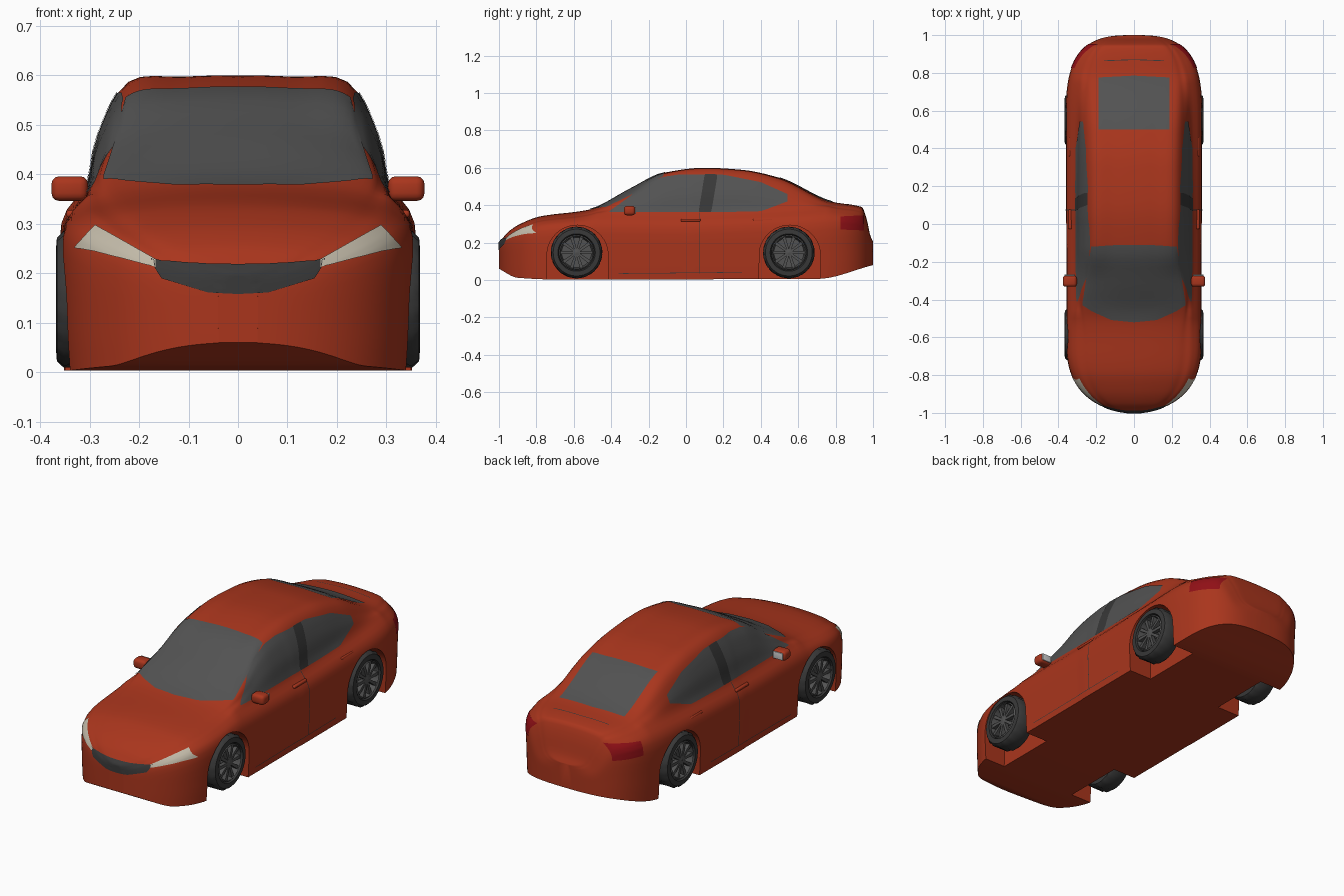
import bpy, bmesh, math
from mathutils import Vector
from mathutils.bvhtree import BVHTree

if "Cube" in bpy.data.objects:
    bpy.data.objects.remove(bpy.data.objects["Cube"])


def material(name, *rgb):
    m = bpy.data.materials.new(name)
    m.diffuse_color = (*rgb, 1)
    m.use_nodes = True
    m.node_tree.nodes["Principled BSDF"].inputs["Base Color"].default_value = m.diffuse_color
    return m


RED = material("paint", .4, .036, .012)
GLASS = material("glass", .085, .085, .085)
DARK = material("dark_trim", .04, .04, .04)
LAMP = material("headlamp", .55, .5, .4)
TAIL = material("tail_lamp", .28, .005, .008)


def activate(ob):
    bpy.ops.object.select_all(action='DESELECT')
    ob.select_set(True)
    bpy.context.view_layer.objects.active = ob


def make(name, verts, faces, mat=None, mirror=False, loc=(0, 0, 0), recalc=True):
    me = bpy.data.meshes.new(name)
    me.from_pydata(verts, [], faces)
    if recalc:
        bm = bmesh.new()
        bm.from_mesh(me)
        bmesh.ops.recalc_face_normals(bm, faces=bm.faces)
        bm.to_mesh(me)
        bm.free()
    ob = bpy.data.objects.new(name, me)
    bpy.context.collection.objects.link(ob)
    ob.location = loc
    if mat:
        me.materials.append(mat)
    activate(ob)
    bpy.ops.object.shade_smooth_by_angle(angle=math.radians(40))
    if mirror:
        ob.modifiers.new("mirror", 'MIRROR')
    return ob


def bridge(rows, n, closed):
    """Quads joining consecutive rows of n points."""
    return [(i*n + j, i*n + (j+1) % n, (i+1)*n + (j+1) % n, (i+1)*n + j)
            for i in range(rows - 1) for j in range(n if closed else n - 1)]


def interp(pts, y):
    """Smooth curve through (y, z) points without overshoot."""
    n = len(pts)
    i = max(k for k in range(n - 1) if k == 0 or pts[k][0] <= y)
    h = pts[i+1][0] - pts[i][0]
    t = (y - pts[i][0]) / h

    def slope(k):
        return (pts[k+1][1] - pts[k][1]) / (pts[k+1][0] - pts[k][0])

    def tangent(k):
        a, b = slope(max(k - 1, 0)), slope(min(k, n - 2))
        return 2*a*b / (a + b) if a*b > 0 else 0
    s = t*t*(3 - 2*t)
    return (1 - s)*pts[i][1] + s*pts[i+1][1] + h*t*(1 - t)*((1 - t)*tangent(i) - t*tangent(i+1))


# Centre-line profile and underside, as (y, z)
TOP = [(-1, .2), (-.985, .218), (-.95, .258), (-.88, .303), (-.78, .34), (-.52, .376), (-.3, .486),
       (-.12, .573), (.1, .6), (.3, .589), (.5, .546), (.78, .419), (.94, .39), (.965, .33), (.985, .24), (1, .205)]
FLOOR = [(-1, .06), (-.9, .012), (-.7, .003), (.7, .006), (1, .08)]


def section(y):
    """Ring of body points at y: sill, flank, shoulder, belt, pillar, roof edge, centre."""
    if y < 0:
        w = .355*(1 - max(0, (-y - .6)/.4)**2.8)**.5
    else:
        w = .357*(1 - max(0, (y - .55)/.45)**3)**(1/3)
    w = max(w, .04)
    zt, z0 = interp(TOP, y), interp(FLOOR, y)
    zr = zt - (.013 + .018*math.exp(-((y + .3)/.12)**2)) * w/.355
    wr = .62*w + .035*math.exp(-((y + .4)/.15)**2)
    zs = min(.28 + .035*max(y, 0), .76*zt)
    zb, wb = min(.362 + .025*y, .9*zt), w*(.862 - .03*y)
    p = [(.985*w, z0), (w, z0 + .4*(zs - z0)), (w, zs), (wb, zb),
         ((wb + wr)/2 + .08*(zr - zb), (zb + zr)/2), (wr, zr), (.5*wr, zr + .78*(zt - zr)), (0, zt)]
    p = [Vector(q) for q in p]
    half = [Vector((0, z0)), Vector((.5*w, z0))]
    ext = [p[0]] + p + [Vector((-p[-2].x, p[-2].y))]
    for a, b, c, d in zip(ext, ext[1:], ext[2:], ext[3:]):
        for k in range(4):
            t = k/4
            half.append(.5*(2*b + (c - a)*t + (2*a - 5*b + 4*c - d)*t*t + (3*b - a - 3*c + d)*t**3))
    half.append(p[-1])
    return [(q.x, y, q.y) for q in half] + [(-q.x, y, q.y) for q in half[-2:0:-1]]


# Body shell
N = 120
rings = [section(-math.cos(math.pi*i/N)) for i in range(N + 1)]
M = len(rings[0])
verts = [v for r in rings for v in r]
faces = bridge(N + 1, M, True) + [tuple(range(M)), tuple(range(N*M, N*M + M))]
surface = BVHTree.FromPolygons([Vector(v) for v in verts], faces)
body = make("body", verts, faces, RED)

# Wheel arch cut-outs
WHEELS = {"front": -.585, "rear": .55}
for cy in WHEELS.values():
    arc = [(-.165, -.1)] + [(-.163*math.cos(math.pi*k/24), .135 + .158*math.sin(math.pi*k/24))
                            for k in range(25)] + [(.165, -.1)]
    n = len(arc)
    for s in (1, -1):
        cv = [(s*x, cy + .005 + a, b) for x in (.22, .5) for a, b in arc]
        cf = bridge(2, n, True) + [tuple(range(n)), tuple(range(n, 2*n))]
        cutter = make("arch_cutter", cv, cf, RED)
        cutter.hide_render = True
        mod = body.modifiers.new("arch", 'BOOLEAN')
        mod.operation, mod.solver, mod.object = 'DIFFERENCE', 'EXACT', cutter
        activate(body)
        bpy.ops.object.modifier_apply(modifier=mod.name)
        bpy.data.objects.remove(cutter)
activate(body)
bpy.ops.object.shade_smooth_by_angle(angle=math.radians(40))


def panel(name, axis, stations, mat, lift=.003, cols=24, rows=10):
    """Patch given as (a, low, high) stations, projected onto the body, mirrored."""
    d = {'x': Vector((-1, 0, 0)), 'y': Vector((0, 1, 0)), 'z': Vector((0, 0, -1))}[axis]
    pv = []
    a0, a1 = stations[0][0], stations[-1][0]
    for i in range(cols + 1):
        a = a0 + (a1 - a0)*i/cols
        s, e = next((s, e) for s, e in zip(stations, stations[1:]) if a <= e[0] + 1e-6)
        t = (a - s[0]) / (e[0] - s[0])
        lo, hi = s[1] + (e[1] - s[1])*t, s[2] + (e[2] - s[2])*t
        for j in range(rows + 1):
            b = lo + (hi - lo)*j/rows
            o = {'x': Vector((2, a, b)), 'y': Vector((a, -2, b)), 'z': Vector((a, b, 2))}[axis]
            hit, nor, _, _ = surface.ray_cast(o, d)
            if hit is None:
                hit, nor, _, _ = surface.find_nearest(o + d*1.7)
            if nor.dot(d) > 0:
                nor = -nor
            q = hit + nor*lift
            pv.append((0 if axis != 'x' and a == 0 else q.x, q.y, q.z))
    pf = bridge(cols + 1, rows + 1, False)
    ob = make(name, pv, pf, mat, mirror=True, recalc=False)
    if ob.data.polygons[len(pf)//2].normal.dot(d) > 0:
        ob.data.flip_normals()


# Glass
panel("windscreen", 'z', [(0, -.52, -.11), (.12, -.508, -.112), (.225, -.46, -.12), (.27, -.43, -.41)], GLASS)
panel("rear_window", 'z', [(0, .5, .785), (.187, .5, .775)], GLASS)
panel("side_windows", 'x', [(-.41, .362, .366), (-.28, .362, .46), (-.2, .362, .515), (-.12, .362, .55),
      (-.03, .362, .563), (.2, .362, .562), (.4, .366, .522), (.543, .42, .458)], GLASS, cols=48)
panel("door_pillar", 'x', [(.07, .362, .38), (.1, .362, .564), (.135, .362, .564), (.165, .54, .563)], DARK, .0045)

# Lamps and grille
panel("headlight", 'y', [(.166, .212, .228), (.288, .244, .296), (.328, .251, .253)], LAMP)
panel("tail_light", 'x', [(.825, .27, .338), (.95, .265, .345)], TAIL)
panel("grille", 'y', [(0, .158, .217), (.06, .161, .218), (.155, .19, .225), (.175, .224, .23)], DARK)

# Panel seams
panel("door_seam", 'x', [(.072, .035, .36), (.076, .035, .36)], DARK, .001, 1, 12)
panel("sill_seam", 'x', [(-.36, .033, .036), (.3, .04, .043)], DARK, .001, 12, 1)
panel("boot_seam", 'z', [(0, .868, .872), (.16, .862, .866)], DARK, .001, 12, 1)


def rounded_box(name, centre, size, mat, bevel):
    bm = bmesh.new()
    bmesh.ops.create_cube(bm, size=1)
    bmesh.ops.scale(bm, vec=size, verts=bm.verts)
    bmesh.ops.bevel(bm, geom=bm.edges[:], offset=bevel, segments=3, profile=.5, affect='EDGES')
    bmesh.ops.translate(bm, vec=centre, verts=bm.verts)
    bm.verts.index_update()
    bv, bf = [v.co[:] for v in bm.verts], [[v.index for v in f.verts] for f in bm.faces]
    bm.free()
    make(name, bv, bf, mat, mirror=True)


# Door mirrors and handles
rounded_box("mirror_housing", (.34, -.302, .371), (.074, .06, .05), RED, .016)
rounded_box("mirror_stalk", (.305, -.305, .357), (.05, .03, .018), RED, .006)
rounded_box("mirror_glass", (.341, -.271, .372), (.056, .006, .036), None, .002)
for name, y in (("front_handle", .025), ("rear_handle", .41)):
    rounded_box(name, (.338, y, .32), (.018, .105, .015), RED, .006)


def lathe(name, profile, seg, mat, loc, tread=0):
    """Spin (radius, x) points round the axle; tread notches alternate on the shoulders."""
    lv = []
    for i in range(seg):
        a = 2*math.pi*i/seg
        for k, (r, x) in enumerate(profile):
            r -= tread if k in (2, 3) and (i//2 + k) % 2 else 0
            lv.append((x, r*math.cos(a), r*math.sin(a)))
    n = len(profile)
    lf = bridge(seg, n, False) + [((seg-1)*n + k, (seg-1)*n + k + 1, k + 1, k) for k in range(n - 1)]
    make(name, lv, lf, mat, mirror=True, loc=loc)


# Wheels: tyre, rim dish, hub and ten spokes
for name, cy in WHEELS.items():
    loc = (0, cy, .147)
    lathe(name + "_tyre", [(.085, .262), (.125, .265), (.138, .28), (.138, .352), (.125, .366),
                           (.1, .368), (.088, .33)], 72, DARK, loc, .004)
    lathe(name + "_rim", [(.094, .362), (.088, .366), (.08, .325), (.001, .325)], 48, GLASS, loc)
    lathe(name + "_hub", [(.024, .325), (.022, .36), (.001, .364)], 24, GLASS, loc)
    sv, sf = [], []
    for k in range(10):
        a, b = 2*math.pi*k/10, len(sv)
        for r, w in ((.015, .006), (.086, .009)):
            for s, x in ((-1, .34), (1, .34), (1, .361), (-1, .361)):
                sv.append((x, r*math.cos(a) - s*w*math.sin(a), r*math.sin(a) + s*w*math.cos(a)))
        sf += [tuple(b + q for q in f) for f in bridge(2, 4, True) + [(0, 1, 2, 3), (4, 5, 6, 7)]]
    make(name + "_spokes", sv, sf, GLASS, mirror=True, loc=loc)
